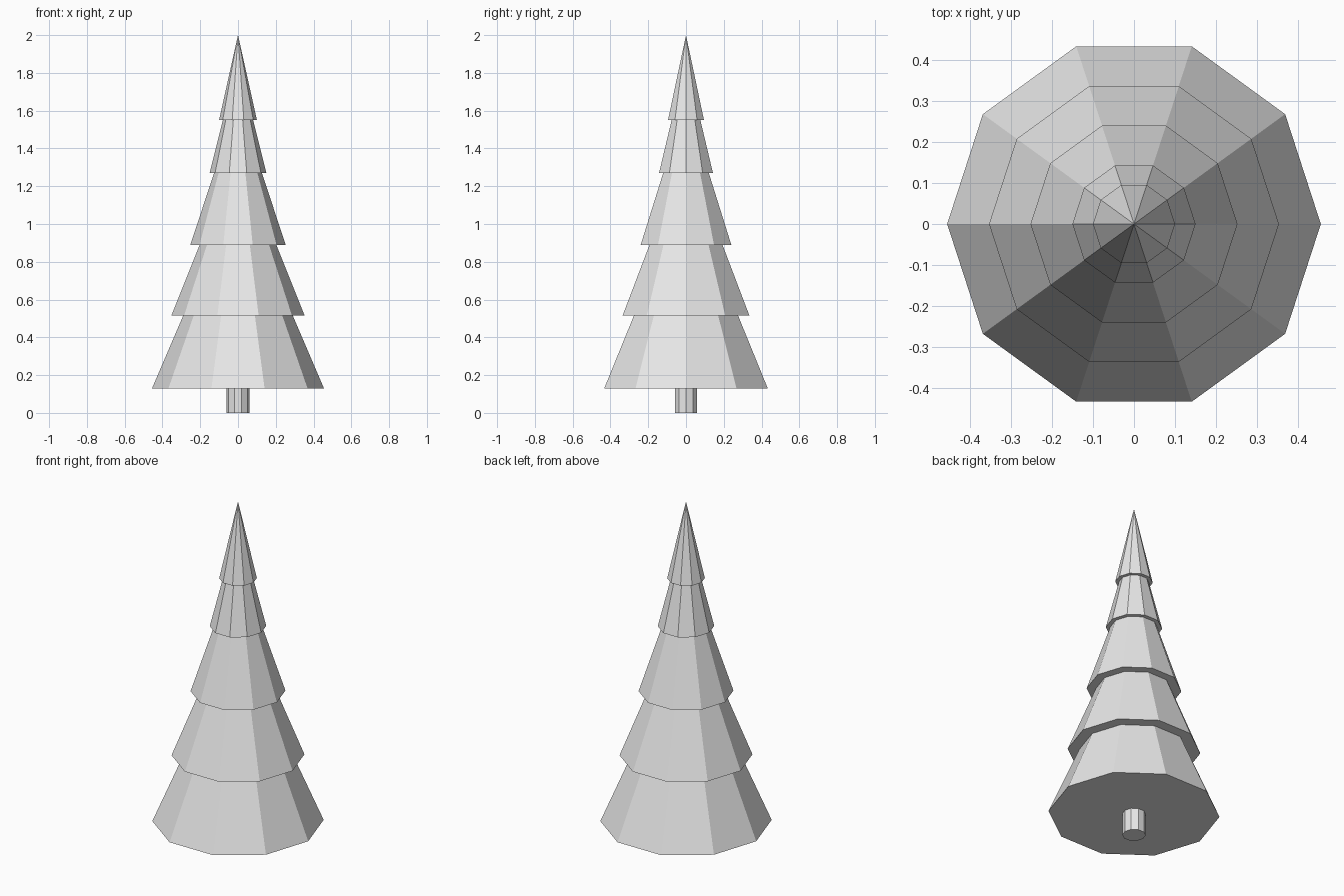
import bpy
import math

cube = bpy.data.objects.get("Cube")
if cube:
    bpy.data.objects.remove(cube, do_unlink=True)

SIDES = 10

grey = bpy.data.materials.new("light_grey")
grey.use_nodes = True
grey.diffuse_color = (0.8, 0.8, 0.8, 1)
grey.node_tree.nodes["Principled BSDF"].inputs["Base Color"].default_value = (0.8, 0.8, 0.8, 1)


def tapered_part(name, z_low, z_high, r_low, r_high):
    """Flat-faced ten-sided frustum with a corner on the x axis."""
    bpy.ops.mesh.primitive_cone_add(
        vertices=SIDES, radius1=r_low, radius2=r_high, depth=z_high - z_low,
        location=(0, 0, (z_low + z_high) / 2), rotation=(0, 0, math.pi / 2))
    part = bpy.context.object
    part.name = name
    bpy.ops.object.transform_apply(location=True, rotation=True, scale=True)
    part.data.materials.append(grey)
    bpy.ops.object.shade_flat()
    return part


# Trunk
tapered_part("trunk", 0, 0.13, 0.062, 0.062)

# Foliage tiers, each closed underneath and meeting the tier above
tiers = [
    ("bottom_branches", 0.13, 0.515, 0.455, 0.29),
    ("lower_branches", 0.515, 0.89, 0.353, 0.203),
    ("middle_branches", 0.89, 1.27, 0.252, 0.127),
    ("upper_branches", 1.27, 1.55, 0.15, 0.08),
    ("tree_tip", 1.55, 2.0, 0.1, 0),
]
for tier in tiers:
    tapered_part(*tier)
